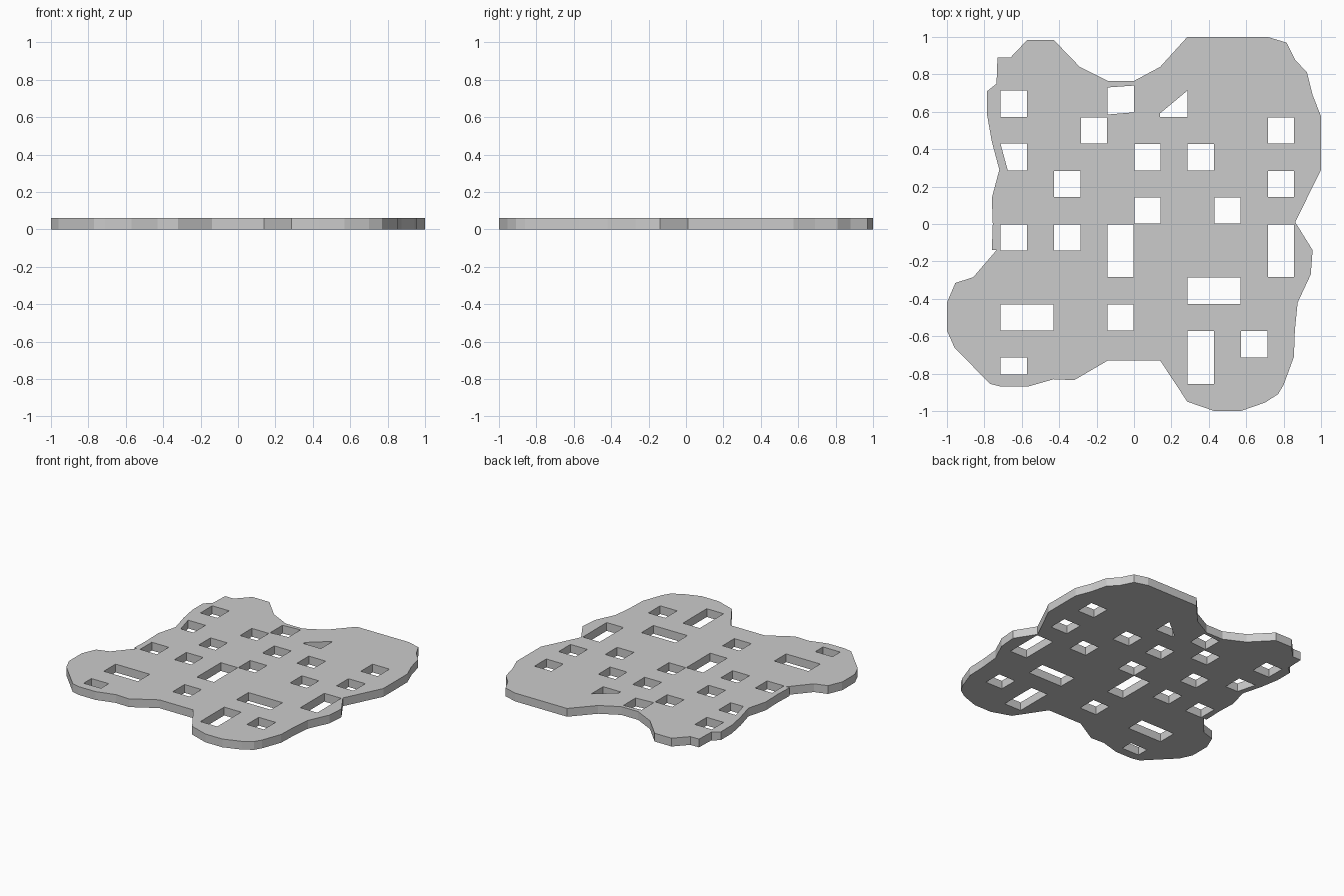
import bpy

THICK = 0.062
CELL = 1 / 7      # window openings follow a 1/7 unit grid
GAP = 0.0015      # keeps touching corners of openings apart

# Outer contour of the plate, clockwise from the upper left
outline = [
    (-.73, .89), (-.66, .89), (-.57, .985), (-.43, .985), (-.29, .84),
    (-.14, .765), (0, .765), (.14, .84), (.285, 1), (.715, 1), (.815, .97),
    (.86, .88), (.925, .81), (.955, .69), (1, .575), (1, .29), (.862, .01),
    (.955, -.14), (.945, -.27), (.875, -.42), (.86, -.57), (.855, -.71),
    (.8, -.86), (.77, -.91), (.7, -.955), (.57, -1), (.43, -1), (.285, -.95),
    (.14, -.73), (-.14, -.73), (-.32, -.835), (-.43, -.83), (-.57, -.87),
    (-.71, -.87), (-.77, -.855), (-.96, -.66), (-1, -.57), (-1, -.42),
    (-.955, -.315), (-.86, -.285), (-.735, -.14), (-.76, -.14), (-.755, 0),
    (-.76, .14), (-.72, .29), (-.76, .44), (-.785, .58), (-.785, .71),
    (-.735, .75)]

# Rectangular openings: column, row, width, height in grid cells
cells = [
    (-5, 4, 1, 1), (-2, 3, 1, 1), (5, 3, 1, 1), (0, 2, 1, 1), (2, 2, 1, 1),
    (-3, 1, 1, 1), (5, 1, 1, 1), (0, 0, 1, 1), (3, 0, 1, 1), (-5, -1, 1, 1),
    (-3, -1, 1, 1), (-1, -2, 1, 2), (5, -2, 1, 2), (2, -3, 2, 1),
    (-5, -4, 2, 1), (-1, -4, 1, 1), (2, -6, 1, 2), (4, -5, 1, 1)]

# Openings clipped or skewed at the border
odd_holes = [
    [(-.143, .73), (0, .74), (0, .597), (-.143, .585)],
    [(.14, .573), (.285, .573), (.285, .713), (.14, .592)],
    [(-.714, .43), (-.571, .43), (-.571, .287), (-.675, .287)],
    [(-.714, -.714), (-.571, -.714), (-.571, -.805), (-.714, -.805)]]


def rect(col, row, w, h):
    x0, x1 = col * CELL + GAP, (col + w) * CELL - GAP
    y0, y1 = row * CELL + GAP, (row + h) * CELL - GAP
    return [(x0, y0), (x1, y0), (x1, y1), (x0, y1)]


# Filled flat curve, extruded into the perforated plate
curve = bpy.data.curves.new("perforated_plate", 'CURVE')
curve.dimensions = '2D'
curve.fill_mode = 'BOTH'
curve.extrude = THICK / 2
for pts in [outline] + [rect(*c) for c in cells] + odd_holes:
    s = curve.splines.new('POLY')
    s.points.add(len(pts) - 1)
    for p, (x, y) in zip(s.points, pts):
        p.co = (x, y, 0, 1)
    s.use_cyclic_u = True
    s.use_smooth = False

plate = bpy.data.objects.new("perforated_plate", curve)
plate.location.z = THICK / 2
bpy.context.collection.objects.link(plate)
bpy.context.view_layer.objects.active = plate
plate.select_set(True)
bpy.ops.object.convert(target='MESH')
bpy.ops.object.shade_flat()
